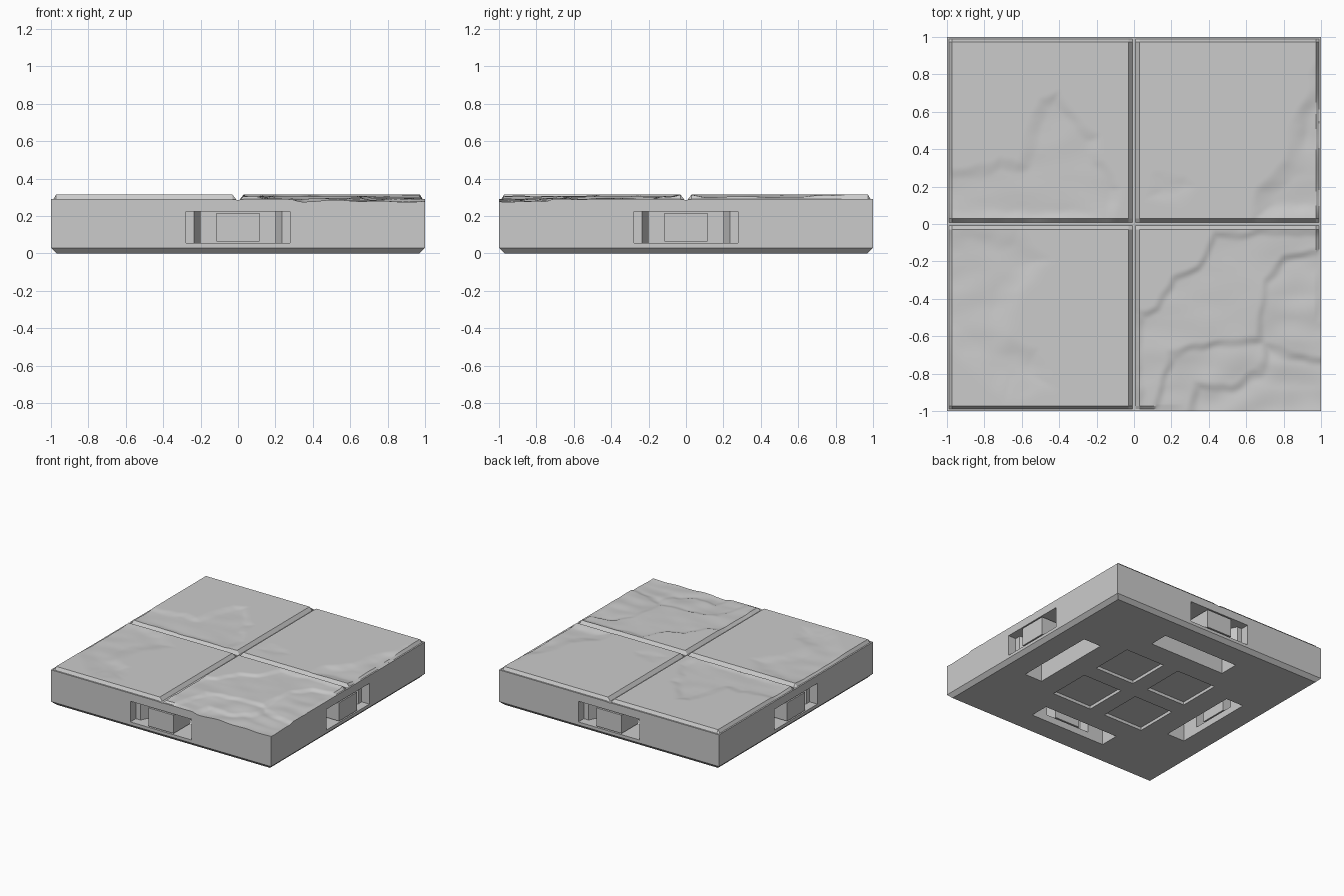
import bpy, bmesh, math
from mathutils import Vector, Matrix, noise

cube = bpy.data.objects.get("Cube")
if cube:
    bpy.data.objects.remove(cube, do_unlink=True)

stone = bpy.data.materials.new("grey_stone")
stone.use_nodes = True
COLOUR = (0.6, 0.6, 0.6, 1)
stone.diffuse_color = COLOUR
stone.node_tree.nodes["Principled BSDF"].inputs["Base Color"].default_value = COLOUR

TOP, LEDGE, GROOVE, SEAM = 0.315, 0.29, 0.287, 0.25


def finish(name, bm):
    bmesh.ops.recalc_face_normals(bm, faces=bm.faces)
    mesh = bpy.data.meshes.new(name)
    bm.to_mesh(mesh)
    bm.free()
    mesh.materials.append(stone)
    obj = bpy.data.objects.new(name, mesh)
    bpy.context.collection.objects.link(obj)
    return obj


def prism(name, outline, z0, z1, turn=0):
    """Upright prism over an outline, turned by quarter turns about z."""
    bm = bmesh.new()
    face = bm.faces.new([bm.verts.new((x, y, z0)) for x, y in outline])
    ext = bmesh.ops.extrude_face_region(bm, geom=[face])
    new = [v for v in ext["geom"] if isinstance(v, bmesh.types.BMVert)]
    bmesh.ops.translate(bm, verts=new, vec=(0, 0, z1 - z0))
    spin = Matrix.Rotation(turn * math.pi / 2, 4, "Z")
    bmesh.ops.transform(bm, matrix=spin, verts=bm.verts)
    return finish(name, bm)


def rect(x0, x1, y0, y1):
    return [(x0, y0), (x1, y0), (x1, y1), (x0, y1)]


def cut(obj, cutter):
    mod = obj.modifiers.new("cut", "BOOLEAN")
    mod.operation, mod.solver, mod.object = "DIFFERENCE", "EXACT", cutter
    bpy.context.view_layer.update()
    graph = bpy.context.evaluated_depsgraph_get()
    mesh = bpy.data.meshes.new_from_object(obj.evaluated_get(graph))
    obj.modifiers.clear()
    obj.data = mesh
    bpy.data.objects.remove(cutter, do_unlink=True)


# Base block with a chamfered foot
bm = bmesh.new()
rings = [[bm.verts.new((x, y, z)) for x, y in rect(-r, r, -r, r)]
         for r, z in ((0.97, 0), (1, 0.03), (1, SEAM))]
for low, high in zip(rings, rings[1:]):
    for i in range(4):
        j = (i + 1) % 4
        bm.faces.new((low[i], low[j], high[j], high[i]))
bm.faces.new(rings[0])
bm.faces.new(rings[-1])
base = finish("base_block", bm)

# Clip sockets, underside slots and shallow square recesses, one set per side
half = [(0.278, -1.1), (0.278, -0.93), (0.235, -0.93), (0.2, -0.86), (0.2, -0.7)]
socket = half + [(-x, y) for x, y in reversed(half)]
for turn, side in enumerate(("front", "left", "back", "right")):
    cut(base, prism("socket_cutter", socket, 0.055, 0.225, turn))
    cut(base, prism("slot_cutter", rect(-0.345, 0.345, -0.78, -0.62), -0.1, 0.225, turn))
    cut(base, prism("recess_cutter", rect(0.07, 0.43, -0.43, -0.07), -0.1, 0.025, turn))
    prism(side + "_socket_core", rect(-0.115, 0.115, -1, -0.78), 0.065, 0.215, turn)

# Worn patches of the paving: outline, depth, width of the sloping border
WORN = [
    ([(0, -0.45), (0.1, -0.43), (0.2, -0.28), (0.32, -0.22), (0.42, -0.04), (0.65, -0.03),
      (1.3, 0), (1.3, -1.3), (0, -1.3)], 0.011, 0.05),
    ([(0.07, -1.3), (0.1, -0.95), (0.18, -0.68), (0.4, -0.62), (0.65, -0.6), (0.68, -0.3),
      (0.8, -0.16), (1.3, -0.1), (1.3, -1.3)], 0.012, 0.05),
    ([(0.28, -1.3), (0.3, -0.82), (0.5, -0.85), (0.65, -0.78), (0.68, -0.62), (0.95, -0.7),
      (1.3, -0.7), (1.3, -1.3)], 0.012, 0.06),
    ([(0.6, 0), (0.65, 0.2), (0.8, 0.35), (0.83, 0.55), (0.92, 0.72), (0.98, 0.95),
      (1.3, 0.95), (1.3, 0)], 0.014, 0.12),
    ([(0.05, 0.12), (0.1, 0.28), (0.28, 0.28), (0.35, 0.2), (0.25, 0.1)], 0.004, 0.08),
    ([(-1.3, 0.28), (-0.8, 0.32), (-0.72, 0.38), (-0.62, 0.34), (-0.52, 0.68), (-0.4, 0.73),
      (-0.26, 0.55), (-0.18, 0.48), (-0.16, 0.35), (-0.05, 0.2), (-0.1, 0), (-1.3, 0)], 0.009, 0.08),
    ([(-1.3, 0), (-0.6, 0), (-0.42, -0.2), (-0.6, -0.4), (-0.65, -0.6), (-0.48, -0.66),
      (-0.4, -0.9), (-0.7, -0.95), (-0.97, -0.7), (-1.3, -0.45)], 0.009, 0.14),
]


def inside_distance(p, outline):
    """Distance from p to the outline, or zero outside it."""
    inside, best = False, 9.0
    for i, (bx, by) in enumerate(outline):
        ax, ay = outline[i - 1]
        dx, dy = bx - ax, by - ay
        t = ((p.x - ax) * dx + (p.y - ay) * dy) / (dx * dx + dy * dy)
        t = min(1, max(0, t))
        best = min(best, math.hypot(p.x - ax - t * dx, p.y - ay - t * dy))
        if (ay > p.y) != (by > p.y) and p.x < ax + (p.y - ay) * dx / dy:
            inside = not inside
    return best if inside else 0


def ramp(v, low, high):
    t = min(1, max(0, (v - low) / (high - low)))
    return t * t * (3 - 2 * t)


def height(x, y):
    # Slab outline: ledge round the edge and grooves along both axes
    edge = 1 - max(abs(x), abs(y))
    groove = min(abs(x), abs(y))
    rim = min(TOP, LEDGE + (edge - 0.012) * 1.7) if edge > 0.012 else LEDGE
    valley = min(TOP, max(GROOVE, GROOVE + (groove - 0.008) * 1.3))
    # Wear with ragged borders and ripples
    wobble = noise.noise_vector(Vector((x, y, 0)) * 9) * 0.025
    p = Vector((x, y, 0)) + wobble
    wear = 0
    for outline, depth, width in WORN:
        d = inside_distance(p, outline)
        if d:
            ripple = 1 + 0.4 * noise.noise(Vector((x * 5, y * 8, depth * 99)))
            wear += depth * ripple * ramp(d, 0, width)
    return min(rim, valley, TOP - wear)


# Paving: a height grid with closely spaced lines at grooves and rims
STEPS = 72
side = [0.008, 0.03] + [0.03 + 0.942 * i / STEPS for i in range(1, STEPS + 1)] + [0.988, 1]
axis = [-v for v in reversed(side)] + side
bm = bmesh.new()
grid = [[bm.verts.new((x, y, height(x, y))) for x in axis] for y in axis]
n = len(axis)
for j in range(n - 1):
    for i in range(n - 1):
        bm.faces.new((grid[j][i], grid[j][i + 1], grid[j + 1][i + 1], grid[j + 1][i]))
rim_edges = [e for e in bm.edges if e.is_boundary]
skirt = bmesh.ops.extrude_edge_only(bm, edges=rim_edges)
for v in skirt["geom"]:
    if isinstance(v, bmesh.types.BMVert):
        v.co.z = SEAM
paving = finish("paving_slabs", bm)

# Smooth the worn stone while keeping slab edges crisp
bpy.ops.object.select_all(action="DESELECT")
paving.select_set(True)
bpy.context.view_layer.objects.active = paving
bpy.ops.object.shade_smooth_by_angle(angle=math.radians(25))
